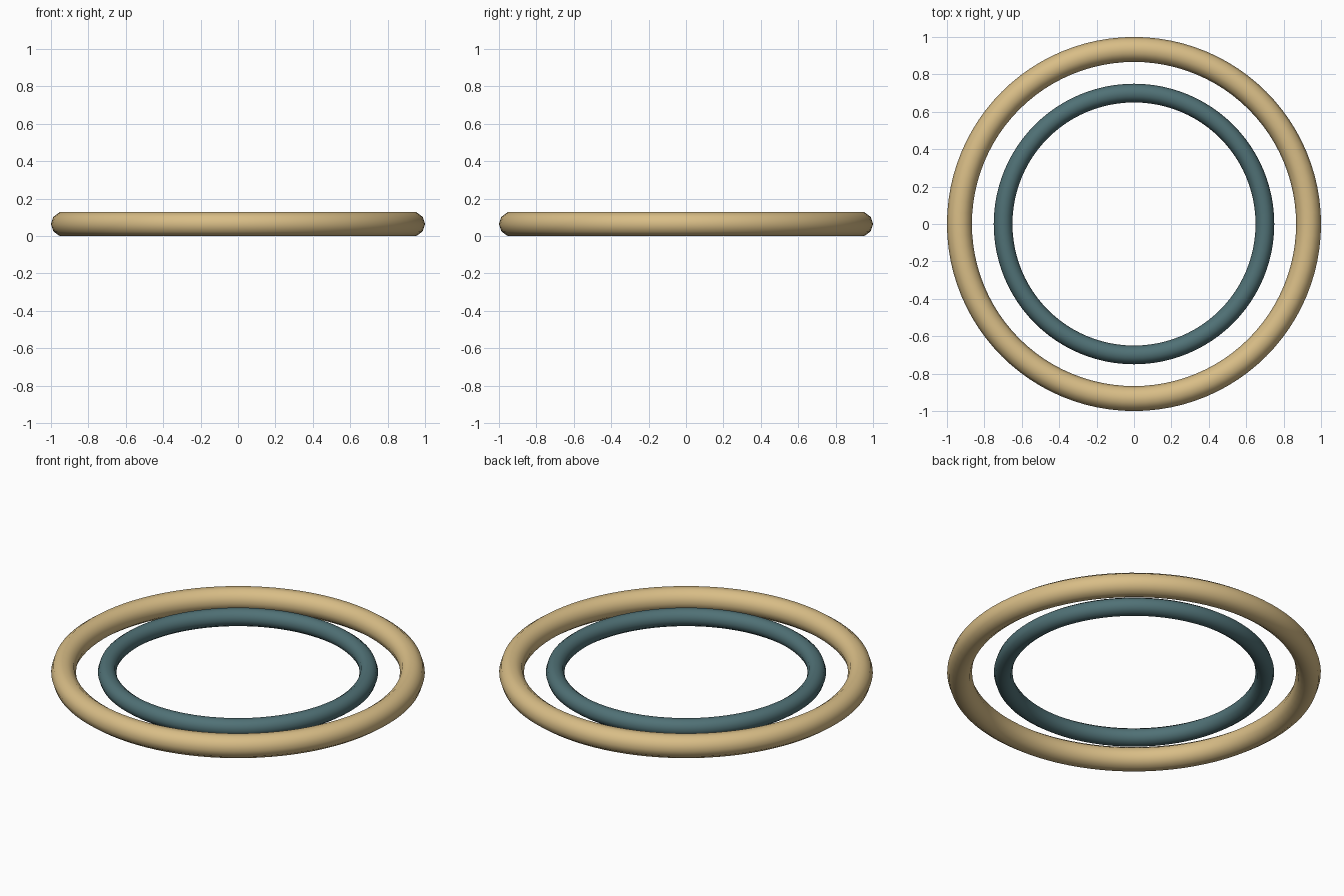
import bpy
import math

if "Cube" in bpy.data.objects:
    bpy.data.objects.remove(bpy.data.objects["Cube"])

TUBE_SIDES = 10
OUTER_TUBE = 0.0667
# lowest vertices of the ten-sided tube rest on the ground
CENTRE_Z = OUTER_TUBE * math.sin(math.radians(72))


def material(name, colour):
    mat = bpy.data.materials.new(name)
    mat.diffuse_color = (*colour, 1.0)
    mat.use_nodes = True
    mat.node_tree.nodes["Principled BSDF"].inputs["Base Color"].default_value = mat.diffuse_color
    return mat


def ring(name, major, minor, mat):
    bpy.ops.mesh.primitive_torus_add(
        major_radius=major, minor_radius=minor,
        major_segments=96, minor_segments=TUBE_SIDES,
        location=(0, 0, CENTRE_Z))
    obj = bpy.context.object
    obj.name = name
    obj.data.materials.append(mat)
    bpy.ops.object.shade_smooth()
    return obj


# Large tan ring
ring("outer_ring", 1 - OUTER_TUBE, OUTER_TUBE, material("tan", (0.69, 0.51, 0.24)))
# Smaller teal ring lying inside it
ring("inner_ring", 0.70, 0.05, material("dark teal", (0.08, 0.165, 0.18)))
